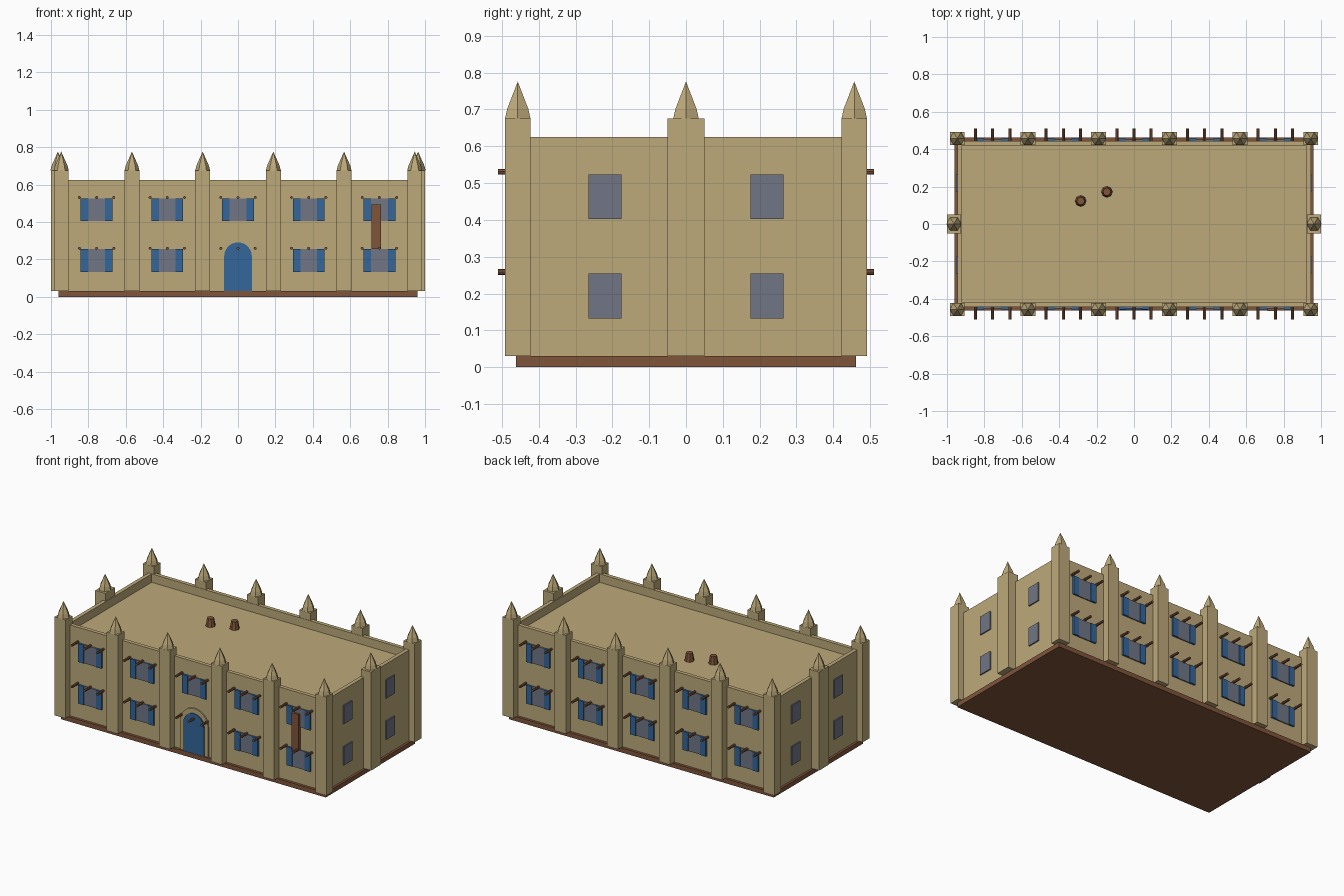
import bpy, bmesh, math
from mathutils import Matrix

if "Cube" in bpy.data.objects:
    bpy.data.objects.remove(bpy.data.objects["Cube"])


def material(name, rgb):
    m = bpy.data.materials.new(name)
    m.diffuse_color = (*rgb, 1)
    m.use_nodes = True
    m.node_tree.nodes["Principled BSDF"].inputs["Base Color"].default_value = m.diffuse_color
    return m


SAND = material("sandstone", (0.51, 0.40, 0.195))
BLUE = material("blue paint", (0.034, 0.135, 0.33))
GLASS = material("grey glass", (0.162, 0.181, 0.235))
BROWN = material("brown wood", (0.216, 0.089, 0.042))


def finish(name, bm, mat):
    bmesh.ops.recalc_face_normals(bm, faces=bm.faces[:])
    me = bpy.data.meshes.new(name)
    bm.to_mesh(me)
    bm.free()
    me.materials.append(mat)
    ob = bpy.data.objects.new(name, me)
    bpy.context.collection.objects.link(ob)
    return ob


def box(name, x, y, z, mat):
    """Box from (min, max) pairs."""
    bm = bmesh.new()
    size = [abs(b - a) for a, b in (x, y, z)]
    mid = [(a + b) / 2 for a, b in (x, y, z)]
    bmesh.ops.create_cube(bm, size=1, matrix=Matrix.Translation(mid) @ Matrix.Diagonal((*size, 1)))
    return finish(name, bm, mat)


def rings(name, x, y, levels, sides, mat):
    """Stack of rings (radius, height) closed top and bottom; radius 0 is a tip."""
    bm = bmesh.new()
    loops = []
    for r, z in levels:
        n = sides if r else 1
        loops.append([bm.verts.new((x + r * math.cos(math.tau * i / sides),
                                    y + r * math.sin(math.tau * i / sides), z)) for i in range(n)])
    for a, b in zip(loops, loops[1:]):
        for i in range(sides):
            j = (i + 1) % sides
            bm.faces.new((a[i], a[j], b[0]) if len(b) == 1 else (a[i], a[j], b[j], b[i]))
    bm.faces.new(loops[0][::-1])
    if len(loops[-1]) > 1:
        bm.faces.new(loops[-1])
    return finish(name, bm, mat)


def arch(name, r, spring, y0, y1, mat):
    """Round-topped slab standing on the plinth, between two depths."""
    bm = bmesh.new()
    pts = [(-r, 0.03), (r, 0.03)]
    pts += [(r * math.cos(math.pi * i / 12), spring + r * math.sin(math.pi * i / 12)) for i in range(13)]
    face = bm.faces.new([bm.verts.new((x, y0, z)) for x, z in pts])
    ext = bmesh.ops.extrude_face_region(bm, geom=[face])
    for v in ext["geom"]:
        if isinstance(v, bmesh.types.BMVert):
            v.co.y = y1
    return finish(name, bm, mat)


WX, WY = 0.945, 0.445          # outer wall faces
BAY = 0.378                    # bay spacing

# Plinth, body and parapet
box("plinth", (-0.96, 0.96), (-0.462, 0.462), (0, 0.03), BROWN)
box("body", (-WX, WX), (-WY, WY), (0.03, 0.57), SAND)
for s in (-1, 1):
    box("long_parapet", (-WX, WX), (s * 0.42, s * WY), (0.57, 0.625), SAND)
    box("end_parapet", (s * 0.92, s * WX), (-0.42, 0.42), (0.57, 0.625), SAND)


# Buttresses with hexagonal spires
def buttress(x, y, hx, hy):
    box("buttress", (x - hx, x + hx), (y - hy, y + hy), (0.03, 0.675), SAND)
    rings("spire", x, y, [(0.04, 0.675), (0.033, 0.702), (0, 0.776)], 6, SAND)


for s in (-1, 1):
    for i in range(6):
        buttress((i - 2.5) * BAY, s * 0.457, 0.04, 0.035)
    buttress(s * 0.963, 0, 0.037, 0.05)

# Shuttered windows and projecting beams on the long walls
for s in (-1, 1):
    for i in range(-2, 3):
        for z in (0.133, 0.405):
            x = i * BAY
            if not (s < 0 and i == 0 and z < 0.2):
                box("window", (x - 0.045, x + 0.045), (s * 0.44, s * 0.452), (z, z + 0.121), GLASS)
                for k in (-1, 1):
                    box("shutter", (x + k * 0.045, x + k * 0.085), (s * 0.44, s * 0.457),
                        (z, z + 0.121), BLUE)
            for k in (-1, 0, 1):
                bm = bmesh.new()
                place = Matrix.Translation((x + k * 0.092, s * 0.473, z + 0.126))
                bmesh.ops.create_cone(bm, cap_ends=True, segments=8, radius1=0.008, radius2=0.008,
                                      depth=0.074, matrix=place @ Matrix.Rotation(math.pi / 2, 4, 'X'))
                finish("beam", bm, BROWN)

# Plain windows on the end walls
for s in (-1, 1):
    for y in (-0.22, 0.22):
        for z in (0.133, 0.403):
            box("end_window", (s * 0.94, s * 0.953), (y - 0.045, y + 0.045), (z, z + 0.121), GLASS)

# Arched door with stone surround
arch("door_surround", 0.1, 0.222, -0.44, -0.453, SAND)
arch("door", 0.074, 0.217, -0.44, -0.46, BLUE)

# Hanging board on the front
box("hanging_board", (0.714, 0.765), (-0.466, -0.445), (0.255, 0.492), BROWN)

# Roof chimney pots
for x, y in ((-0.285, 0.123), (-0.145, 0.172)):
    rings("chimney_pot", x, y, [(0.03, 0.57), (0.021, 0.622)], 8, BROWN)
